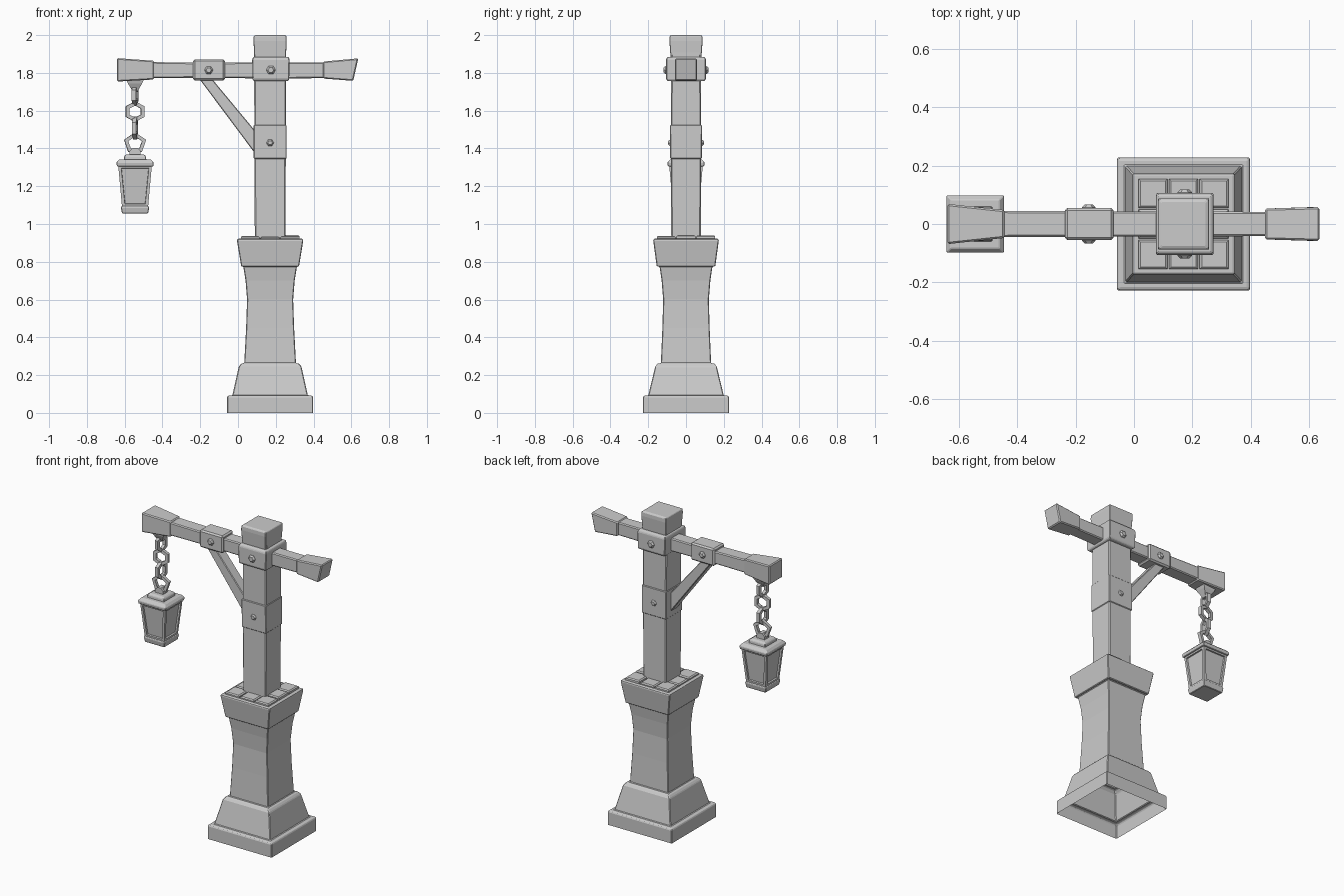
import bpy, bmesh, math, random
from mathutils import Vector, Matrix

if "Cube" in bpy.data.objects:
    bpy.data.objects.remove(bpy.data.objects["Cube"])

random.seed(4)
PX = 0.17      # post centre in x
LX = -0.545    # lantern centre in x
BZ = 1.815     # beam centre height


def finish(name, bm, bevel=0.0):
    bmesh.ops.recalc_face_normals(bm, faces=bm.faces)
    me = bpy.data.meshes.new(name)
    bm.to_mesh(me)
    bm.free()
    ob = bpy.data.objects.new(name, me)
    bpy.context.collection.objects.link(ob)
    if bevel:
        m = ob.modifiers.new("worn_edges", 'BEVEL')
        m.width, m.segments, m.limit_method = bevel, 1, 'ANGLE'
        m.angle_limit = math.radians(25)
    return ob


def loft_mesh(rings, bottom=True, top=True, closed=False):
    """Skin a list of equal-length point rings."""
    bm = bmesh.new()
    vs = [[bm.verts.new(p) for p in r] for r in rings]
    n = len(vs[0])
    pairs = list(zip(vs, vs[1:])) + ([(vs[-1], vs[0])] if closed else [])
    for a, b in pairs:
        for i in range(n):
            bm.faces.new((a[i], a[(i + 1) % n], b[(i + 1) % n], b[i]))
    if not closed:
        if bottom:
            bm.faces.new(vs[0][::-1])
        if top:
            bm.faces.new(vs[-1])
    return bm


SQ = ((-1, -1), (1, -1), (1, 1), (-1, 1))


def tower(name, cx, profile, bevel=0.006, bottom=True):
    """Square section stacked along z: profile of (z, half x, half y)."""
    rings = [[(cx + a * hx, b * hy, z) for a, b in SQ] for z, hx, hy in profile]
    return finish(name, loft_mesh(rings, bottom), bevel)


def bar(name, profile, bevel=0.006, slant=0.0):
    """Rectangular section along x: profile of (x, half y, z low, z high)."""
    rings = [[(x, -hy, lo), (x, hy, lo), (x, hy, hi), (x, -hy, hi)]
             for x, hy, lo, hi in profile]
    if slant:
        rings[-1] = [(x - slant if i < 2 else x, y, z)
                     for i, (x, y, z) in enumerate(rings[-1])]
    return finish(name, loft_mesh(rings), bevel)


def bolt(name, x, z, reach, r=0.023):
    """Hexagonal bolt whose heads show at front and back."""
    rings = []
    for y, k in ((-reach, 0.6), (-reach + 0.01, 1), (reach - 0.01, 1), (reach, 0.6)):
        rings.append([(x + r * k * math.cos(math.radians(60 * i)), y,
                       z + r * k * math.sin(math.radians(60 * i))) for i in range(6)])
    return finish(name, loft_mesh(rings))


def link(name, z, w, h, sides=6, turn=0.0, t=0.011):
    """Angular chain link with a square wire section."""
    rings = []
    rot = Matrix.Rotation(math.radians(turn), 3, 'Z')
    for i in range(sides):
        a = math.pi / 2 + 2 * math.pi * i / sides
        c, s = math.cos(a), math.sin(a)
        ring = []
        for u, v in SQ:
            p = Vector(((w + u * t) * c, v * t, (h + u * t) * s))
            ring.append(rot @ p + Vector((LX, 0, z)))
        rings.append(ring)
    return finish(name, loft_mesh(rings, closed=True))


# Stone pedestal: open-bottomed shell with plinth, skirt, waisted shaft and capital
tower("stone_pedestal", PX, [
    (0, 0.228, 0.228), (0.085, 0.228, 0.228), (0.092, 0.220, 0.220),
    (0.092, 0.200, 0.200), (0.245, 0.166, 0.163), (0.262, 0.152, 0.150),
    (0.262, 0.137, 0.133), (0.45, 0.127, 0.125), (0.60, 0.122, 0.121),
    (0.70, 0.130, 0.129), (0.775, 0.142, 0.140), (0.775, 0.153, 0.155),
    (0.915, 0.176, 0.174), (0.922, 0.172, 0.170)], 0.004, bottom=False)

# Loose paving stones around the foot of the post
cell = 0.105
for i in (-1, 0, 1):
    for j in (-1, 0, 1):
        if i or j:
            h = cell / 2 - 0.003
            top = 0.938 + random.uniform(-0.004, 0.004)
            rings = [[(PX + i * cell + a * (h - d), j * cell + b * (h - d), z)
                      for a, b in SQ]
                     for z, d in ((0.915, 0), (top - 0.006, 0), (top, 0.007))]
            finish("cap_stone", loft_mesh(rings))

# Wooden post and its thicker head
tower("post", PX, [(0.92, 0.081, 0.078), (1.35, 0.083, 0.080), (1.92, 0.085, 0.078)])
tower("post_head", PX, [(1.87, 0.083, 0.081), (1.97, 0.088, 0.088),
                        (1.995, 0.087, 0.087), (2.0, 0.076, 0.076)], 0.003)

# Metal bands and bolts on the post
tower("brace_band", PX, [(1.345, 0.087, 0.084), (1.525, 0.087, 0.085)], 0.004)
bolt("brace_band_bolt", PX, 1.43, 0.094, 0.02)
tower("beam_collar", PX + 0.004, [(1.757, 0.092, 0.098), (1.768, 0.097, 0.106),
                                 (1.872, 0.099, 0.106), (1.885, 0.093, 0.098)], 0.004)
bolt("collar_bolt", PX + 0.004, BZ, 0.118, 0.025)

# Cross beam with flared ends and a clamp
bar("cross_beam", [(-0.6, 0.045, 1.772, 1.86), (-0.2, 0.044, 1.774, 1.853),
                   (0.2, 0.043, 1.770, 1.856), (0.55, 0.041, 1.773, 1.855)])
bar("beam_end_left", [(-0.64, 0.069, 1.754, 1.878), (-0.445, 0.048, 1.765, 1.864)])
bar("beam_end_right", [(0.45, 0.053, 1.770, 1.86), (0.637, 0.058, 1.758, 1.877)],
    slant=0.027)
bar("beam_clamp", [(-0.237, 0.055, 1.760, 1.872), (-0.070, 0.055, 1.760, 1.872)], 0.009)
bolt("clamp_bolt", -0.155, BZ, 0.067)

# Diagonal brace
brace = [[(x, y, z) for x, z in ((-0.21, 1.775), (0.10, 1.36), (0.10, 1.482), (-0.143, 1.775))]
         for y in (-0.034, 0.034)]
finish("diagonal_brace", loft_mesh(brace), 0.004)

# Hook plate and chain
tower("chain_hook", LX, [(1.70, 0.012, 0.012), (1.745, 0.038, 0.034),
                         (1.768, 0.048, 0.040)], 0)
link("chain_link_1", 1.682, 0.036, 0.046, turn=80)
link("chain_link_2", 1.595, 0.046, 0.044, turn=8)
link("chain_link_3", 1.508, 0.036, 0.050, turn=82)
link("chain_link_4", 1.428, 0.050, 0.046, sides=5, turn=5)

# Lantern: hanging lug, lid, roof, framed body and foot
lug = [[(LX + 0.031 * math.cos(math.pi * (i + .5) / 4), y,
         1.375 + 0.031 * math.sin(math.pi * (i + .5) / 4)) for i in range(8)]
       for y in (-0.022, 0.022)]
finish("lantern_lug", loft_mesh(lug))
tower("lantern_lid", LX, [(1.335, 0.060, 0.060), (1.358, 0.058, 0.058),
                          (1.368, 0.048, 0.048)], 0.003)
tower("lantern_roof", LX, [(1.305, 0.096, 0.096), (1.325, 0.099, 0.099),
                           (1.342, 0.084, 0.084)], 0.003)
rings = [[(LX + a * h, b * h, z) for a, b in SQ] for z, h in ((1.09, 0.069), (1.31, 0.089))]
bm = loft_mesh(rings)
bmesh.ops.recalc_face_normals(bm, faces=bm.faces)
sides = [f for f in bm.faces if abs(f.normal.z) < 0.5]
bmesh.ops.inset_individual(bm, faces=sides, thickness=0.022)
bmesh.ops.inset_individual(bm, faces=sides, thickness=0.002, depth=-0.010)
finish("lantern_body", bm)
tower("lantern_foot", LX, [(1.056, 0.069, 0.069), (1.088, 0.075, 0.075),
                           (1.095, 0.071, 0.071)], 0.003)
